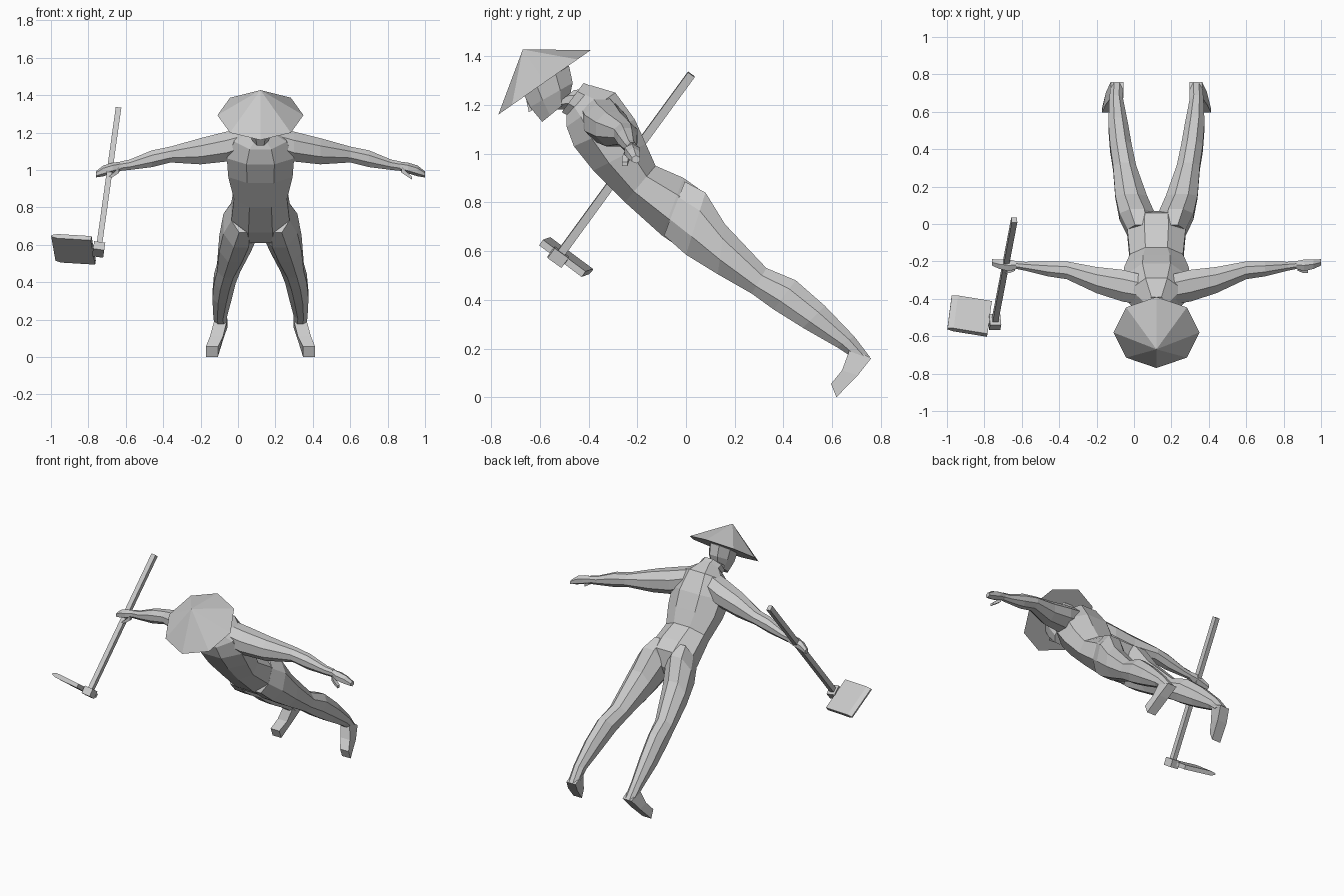
import bpy, bmesh, math
from mathutils import Vector

if "Cube" in bpy.data.objects:
    bpy.data.objects.remove(bpy.data.objects["Cube"])

CX = 0.12  # centre plane of the figure

grey = bpy.data.materials.new("plain_grey")
grey.diffuse_color = (0.6, 0.6, 0.6, 1)
grey.use_nodes = True
grey.node_tree.nodes["Principled BSDF"].inputs["Base Color"].default_value = grey.diffuse_color


def finish(name, bm):
    bmesh.ops.recalc_face_normals(bm, faces=bm.faces)
    me = bpy.data.meshes.new(name)
    bm.to_mesh(me)
    bm.free()
    me.materials.append(grey)
    ob = bpy.data.objects.new(name, me)
    bpy.context.collection.objects.link(ob)
    return ob


def loft(name, sections, n=8):
    """Skin a closed tube over (centre, half vector a, half vector b) sections."""
    bm = bmesh.new()
    k = 1 / math.cos(math.pi / n)
    rings = []
    for c, a, b in sections:
        angles = [2 * math.pi * (i + 0.5) / n for i in range(n)]
        rings.append([bm.verts.new(c + a * k * math.cos(t) + b * k * math.sin(t))
                      for t in angles])
    for r, s in zip(rings, rings[1:]):
        for i in range(n):
            j = (i + 1) % n
            bm.faces.new((r[i], r[j], s[j], s[i]))
    bm.faces.new(rings[0])
    bm.faces.new(rings[-1])
    return finish(name, bm)


def slab(x, hw, fy, fz, by, bz):
    """Section spanning a front point to a back point, with half width hw."""
    f, b = Vector((x, fy, fz)), Vector((x, by, bz))
    return (f + b) / 2, Vector((hw, 0, 0)), (b - f) / 2


def upright(x, y0, y1, z0, z1):
    """Section across a limb that runs along x."""
    return (Vector((x, (y0 + y1) / 2, (z0 + z1) / 2)),
            Vector((0, (y1 - y0) / 2, 0)), Vector((0, 0, (z1 - z0) / 2)))


# Torso, collar, neck and head: half width, front y z, back y z
body = {
    "torso": [(.065, -.49, 1.16, -.39, 1.28), (.14, -.49, 1.11, -.29, 1.25),
              (.18, -.46, 1.03, -.21, 1.14), (.172, -.38, .93, -.165, 1.04),
              (.142, -.25, .80, -.125, .95), (.155, -.10, .665, -.01, .90),
              (.15, -.02, .61, .06, .85), (.07, .02, .62, .07, .74)],
    "collar": [(.07, -.475, 1.15, -.385, 1.275), (.072, -.51, 1.17, -.42, 1.29)],
    "neck": [(.05, -.46, 1.18, -.39, 1.27), (.05, -.56, 1.18, -.46, 1.26)],
    "head": [(.045, -.59, 1.13, -.48, 1.22), (.07, -.64, 1.19, -.465, 1.29),
             (.078, -.665, 1.24, -.48, 1.36), (.055, -.65, 1.30, -.56, 1.37)],
}
for name, rows in body.items():
    loft(name, [slab(CX, *r) for r in rows])

# Nose
loft("nose", [slab(CX, .02, -.645, 1.17, -.61, 1.19),
              slab(CX, .008, -.66, 1.24, -.64, 1.25)], 4)

# Conical hat, tilted forward with the head
bm = bmesh.new()
mid, along = Vector((CX, -.58, 1.2925)), Vector((0, .19, .1325))
rim = [bm.verts.new(mid + along * math.cos(i * math.pi / 4)
                    + Vector((.23 * math.sin(i * math.pi / 4), 0, 0))) for i in range(8)]
apex = bm.verts.new((CX, -.67, 1.427))
for i in range(8):
    bm.faces.new((rim[i], rim[(i + 1) % 8], apex))
bm.faces.new(rim)
finish("hat", bm)

# Limbs, offsets measured outward from the centre plane
leg = [(.085, .07, -.09, .665, -.005, .885), (.103, .095, .0, .585, .08, .84),
       (.135, .085, .13, .505, .16, .71), (.17, .062, .27, .425, .33, .53),
       (.19, .058, .36, .36, .45, .48), (.205, .052, .48, .285, .57, .375),
       (.215, .037, .62, .205, .69, .25), (.212, .034, .68, .165, .755, .165)]
foot = [(.21, .034, .675, .205, .76, .16), (.235, .035, .64, .11, .705, .09),
        (.26, .032, .595, .055, .617, .0)]
arm = [(.08, -.43, -.27, 1.08, 1.23), (.18, -.415, -.245, 1.045, 1.205),
       (.32, -.37, -.23, 1.03, 1.17), (.48, -.295, -.2, 1.04, 1.125),
       (.58, -.28, -.2, 1.015, 1.105), (.70, -.25, -.202, 1.0, 1.055),
       (.75, -.24, -.2, .995, 1.045)]
hand = [(.74, -.238, -.2, 1.0, 1.042), (.79, -.252, -.19, .985, 1.035),
        (.84, -.24, -.19, .97, 1.02), (.88, -.222, -.188, .962, .99)]
thumb = [(.755, -.25, -.225, .985, 1.015), (.785, -.262, -.235, .965, .985),
         (.81, -.262, -.24, .948, .965)]
for s, side in ((1, "left"), (-1, "right")):
    loft(side + "_leg", [slab(CX + s * r[0], *r[1:]) for r in leg])
    loft(side + "_foot", [slab(CX + s * r[0], *r[1:]) for r in foot], 4)
    loft(side + "_arm", [upright(CX + s * r[0], *r[1:]) for r in arm])
    loft(side + "_hand", [upright(CX + s * r[0], *r[1:]) for r in hand], 6)
    loft(side + "_thumb", [upright(CX + s * r[0], *r[1:]) for r in thumb], 4)

# Hoe handle and the socket at its lower end
top, low = Vector((-.64, .022, 1.325)), Vector((-.745, -.525, .575))
d = (low - top).normalized()
a = d.cross(Vector((0, 1, 0))).normalized()
b = d.cross(a)
loft("hoe_handle", [(p, a * .015, b * .017) for p in (top, low)], 4)
loft("hoe_socket", [(low + d * t, a * .03, b * .035) for t in (-.025, .025)], 4)

# Hoe blade, thinned towards its outer edge
p0, p1 = Vector((-.785, -.595, .635)), Vector((-.762, -.42, .505))
out = Vector((-.213, .035, .013))
edge = (p1 - p0) / 2
normal = edge.cross(out).normalized()
loft("hoe_blade", [((p0 + p1) / 2 + out * t, edge, normal * h)
                   for t, h in ((0, .014), (.85, .014), (1, .005))], 4)
loft("hoe_neck", [(low, edge * .25, normal * .012),
                  ((p0 + p1) / 2 + out * .1, edge * .25, normal * .012)], 4)
